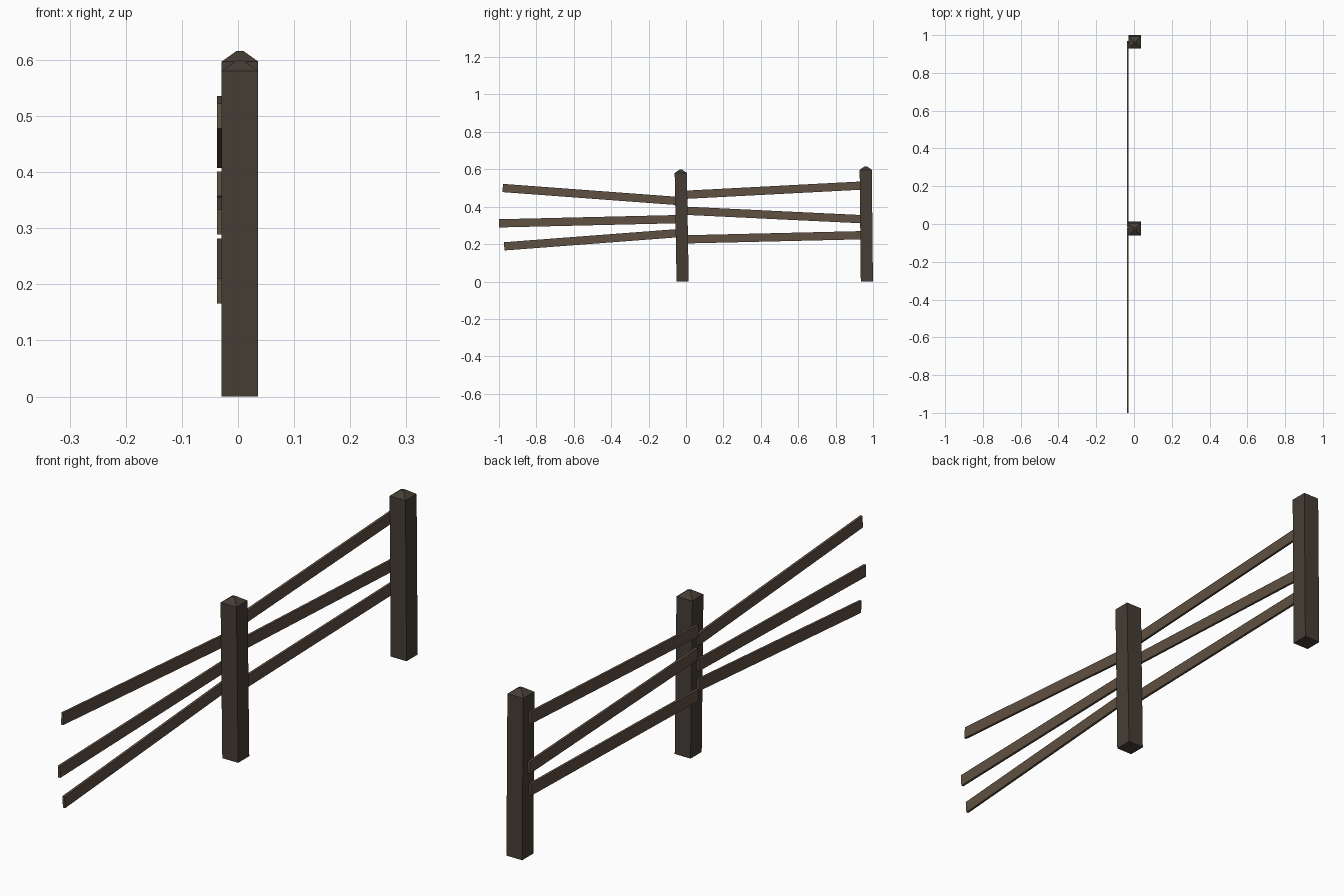
import bpy, bmesh
from math import atan2, hypot

if "Cube" in bpy.data.objects:
    bpy.data.objects.remove(bpy.data.objects["Cube"])


def material(name, rgb):
    m = bpy.data.materials.new(name)
    m.diffuse_color = (*rgb, 1)
    m.use_nodes = True
    m.node_tree.nodes["Principled BSDF"].inputs["Base Color"].default_value = m.diffuse_color
    return m


POST = material("dark_wood", (0.061, 0.048, 0.036))
RAIL = material("brown_wood", (0.115, 0.082, 0.055))


def finish(bm, name, mat):
    bmesh.ops.recalc_face_normals(bm, faces=bm.faces)
    me = bpy.data.meshes.new(name)
    bm.to_mesh(me)
    bm.free()
    me.materials.append(mat)
    ob = bpy.data.objects.new(name, me)
    bpy.context.collection.objects.link(ob)
    return ob


def post(name, y_bottom, y_top, shoulder, apex):
    """Square leaning post with a blunt pyramid cap, lofted from three rings."""
    bm = bmesh.new()
    rings = []
    for z, y, h in ((0, y_bottom, 0.0325), (shoulder, y_top, 0.0325), (apex, y_top, 0.006)):
        rings.append([bm.verts.new((0.0035 + sx * h, y + sy * h, z))
                      for sx, sy in ((-1, -1), (1, -1), (1, 1), (-1, 1))])
    for a, b in zip(rings, rings[1:]):
        for i in range(4):
            j = (i + 1) % 4
            bm.faces.new((a[i], a[j], b[j], b[i]))
    bm.faces.new(rings[0][::-1])
    bm.faces.new(rings[-1])
    finish(bm, name, POST)


def rail(name, y0, z0, y1, z1):
    """Thin plank between two centre points in the YZ plane."""
    bm = bmesh.new()
    bmesh.ops.create_cube(bm, size=1)
    bmesh.ops.scale(bm, verts=bm.verts, vec=(0.009, hypot(y1 - y0, z1 - z0), 0.044))
    ob = finish(bm, name, RAIL)
    ob.location = (-0.0333, (y0 + y1) / 2, (z0 + z1) / 2)
    ob.rotation_euler.x = atan2(z1 - z0, y1 - y0)


# Posts
post("middle_post", -0.018, -0.028, 0.58, 0.599)
post("end_post", 0.967, 0.961, 0.597, 0.616)

# Rails of the front bay
rail("front_top_rail", -0.98, 0.50, -0.022, 0.429)
rail("front_middle_rail", -0.999, 0.311, -0.022, 0.334)
rail("front_bottom_rail", -0.972, 0.188, -0.022, 0.260)

# Rails of the back bay
rail("back_top_rail", -0.018, 0.463, 0.96, 0.514)
rail("back_middle_rail", -0.016, 0.379, 0.967, 0.332)
rail("back_bottom_rail", -0.018, 0.225, 0.96, 0.248)
